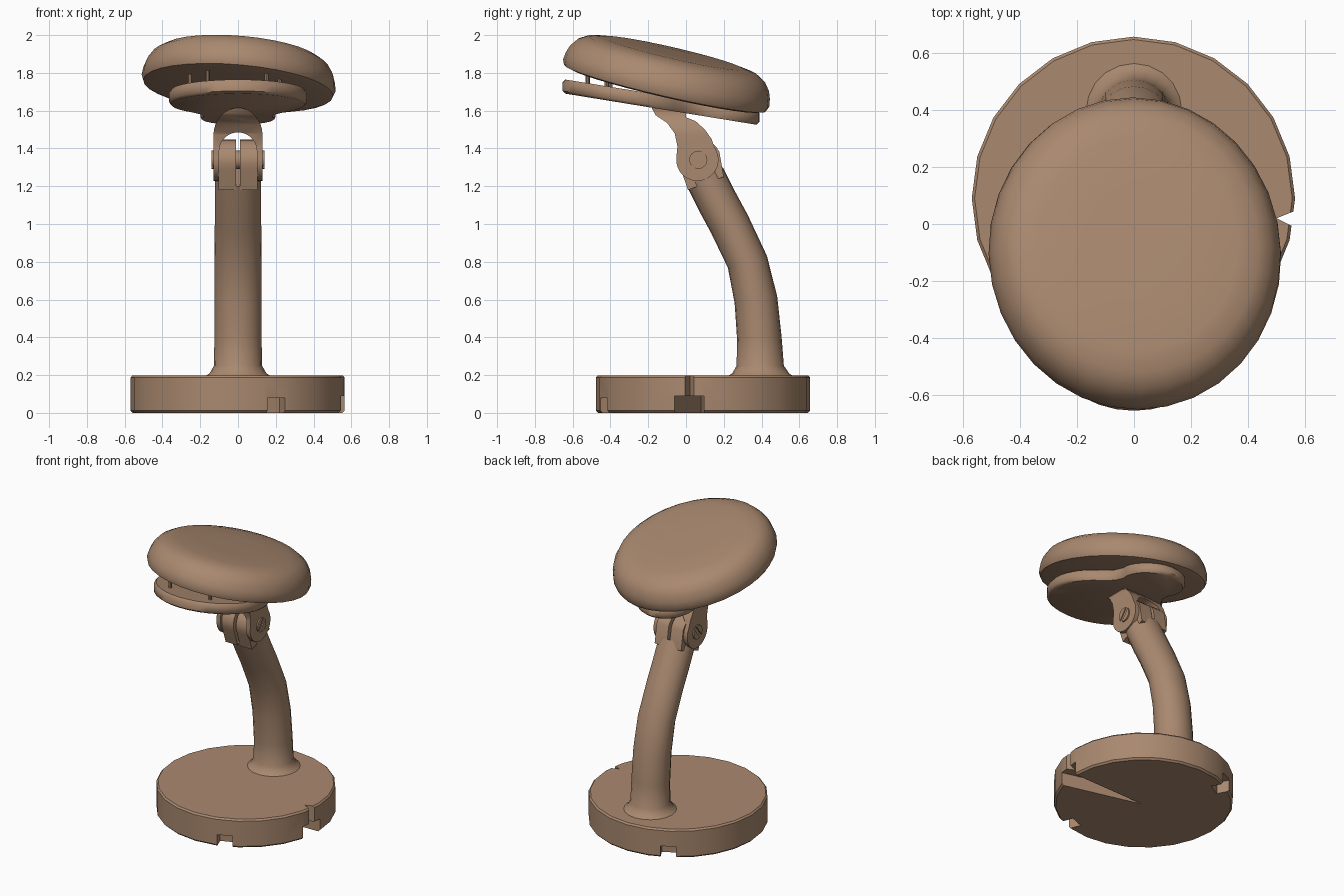
import bpy, bmesh, math
from mathutils import Vector, Matrix

if "Cube" in bpy.data.objects:
    bpy.data.objects.remove(bpy.data.objects["Cube"])

clay = bpy.data.materials.new("warm brown")
clay.diffuse_color = (0.40, 0.25, 0.16, 1)
clay.use_nodes = True
clay.node_tree.nodes["Principled BSDF"].inputs["Base Color"].default_value = clay.diffuse_color


def loft(name, rings):
    """Skin a list of equal-length rings and cap both ends."""
    bm = bmesh.new()
    rows = [[bm.verts.new(p) for p in ring] for ring in rings]
    n = len(rows[0])
    for a, b in zip(rows, rows[1:]):
        for i in range(n):
            j = (i + 1) % n
            bm.faces.new((a[i], a[j], b[j], b[i]))
    bm.faces.new(rows[0][::-1])
    bm.faces.new(rows[-1])
    bmesh.ops.recalc_face_normals(bm, faces=bm.faces)
    me = bpy.data.meshes.new(name)
    bm.to_mesh(me)
    bm.free()
    me.materials.append(clay)
    ob = bpy.data.objects.new(name, me)
    bpy.context.collection.objects.link(ob)
    return ob


def prism(name, pts, axis, lo, hi):
    """Extrude a 2D outline along x, y or z."""
    k = "xyz".index(axis)

    def place(p, d):
        v = list(p)
        v.insert(k, d)
        return v
    return loft(name, [[place(p, d) for p in pts] for d in (lo, hi)])


def arc(cx, cy, r, a0, a1, n, ry=None):
    ry = r if ry is None else ry
    return [(cx + r * math.cos(math.radians(a0 + (a1 - a0) * i / n)),
             cy + ry * math.sin(math.radians(a0 + (a1 - a0) * i / n)))
            for i in range(n + 1)]


def circle(cx, cy, r, n=24):
    return arc(cx, cy, r, 0, 360, n)[:-1]


def boolean(ob, cutter, op="DIFFERENCE"):
    m = ob.modifiers.new("cut", "BOOLEAN")
    m.operation, m.object, m.solver = op, cutter, "EXACT"
    dg = bpy.context.evaluated_depsgraph_get()
    me = bpy.data.meshes.new_from_object(ob.evaluated_get(dg))
    ob.modifiers.clear()
    ob.data = me
    bpy.data.objects.remove(cutter)


def smooth(ob, angle=35):
    ob.data.shade_smooth()
    ob.data.set_sharp_from_angle(angle=math.radians(angle))


# Round base with a split rim, underside groove and two small rim notches
CY = 0.09
base = loft("base", [[(x, y, z) for x, y in circle(-0.002, CY, r)]
                     for r, z in ((0.555, 0), (0.567, 0.012), (0.567, 0.187), (0.557, 0.198))])
boolean(base, prism("rim_cutter", [(0.7, -0.08), (0.7, 0.1), (0.5, 0.02)], "z", -0.1, 0.4))
boolean(base, prism("groove_cutter", [(0.7, -0.1), (0.7, 0.1), (0.0, 0.08)], "z", -0.1, 0.09))
for x, y in ((0.2, -0.52), (-0.27, 0.49)):
    d = Vector((x, y)).normalized()
    s = Vector((-d.y, d.x)) * 0.05
    c = Vector((0, CY))
    pts = [c + d * 0.48 - s, c + d * 0.7 - s, c + d * 0.7 + s, c + d * 0.48 + s]
    boolean(base, prism("notch_cutter", pts, "z", -0.1, 0.08))
smooth(base)

# Curved neck with a flared foot: y, z, lean in degrees, x radius, y radius
path = [(0.395, 0.19, 0, 0.18, 0.18), (0.395, 0.21, 0, 0.15, 0.15),
        (0.393, 0.25, 0, 0.127, 0.125), (0.388, 0.4, 3, 0.125, 0.118),
        (0.37, 0.6, 9, 0.125, 0.114), (0.325, 0.8, 17, 0.125, 0.108),
        (0.23, 1.0, 26, 0.123, 0.108), (0.165, 1.12, 28, 0.123, 0.108),
        (0.10, 1.25, 28, 0.123, 0.108)]
rings = []
for y, z, lean, rx, ry in path:
    t = math.radians(lean)
    rings.append([(px, y + py * math.cos(t), z + py * math.sin(t))
                  for px, py in arc(0, 0, rx, 0, 360, 20, ry / rx * rx)[:-1]])
smooth(loft("neck", rings))

# Split hinge block on top of the neck
for side, name in ((-1, "hinge_block_left"), (1, "hinge_block_right")):
    pts = arc(0.075, 1.335, 0.112, 25, 205, 12) + [(0.01, 1.18), (0.20, 1.25)]
    lo, hi = sorted((side * 0.01, side * 0.102))
    smooth(prism(name, pts, "x", lo, hi))

# Arched yoke carrying the head
profile = arc(0.06, 1.34, 0.112, 175, 395, 16) + [
    (0.135, 1.45), (0.10, 1.50), (0.05, 1.545), (0.0, 1.565), (0.0, 1.63),
    (-0.19, 1.63), (-0.16, 1.575), (-0.10, 1.535), (-0.06, 1.48), (-0.045, 1.41)]
yoke = prism("yoke", profile, "x", -0.2, 0.2)
outer = [(-0.13, 1.1), (0.13, 1.1)] + arc(0, 1.47, 0.13, 0, 180, 16, 0.145)
inner = [(-0.1, 1.0), (0.1, 1.0)] + arc(0, 1.385, 0.1, 0, 180, 16)
boolean(yoke, prism("arch_cutter", outer, "y", -0.5, 0.5), "INTERSECT")
boolean(yoke, prism("opening_cutter", inner, "y", -0.5, 0.5))
smooth(yoke)

# Slotted hinge screw
screw = prism("hinge_screw", circle(0.065, 1.34, 0.048, 16), "x", -0.139, 0.139)
u, w = Vector((0.6, 0.8)) * 0.07, Vector((-0.8, 0.6)) * 0.012
c = Vector((0.065, 1.34))
for lo, hi in ((-0.2, -0.132), (0.132, 0.2)):
    boolean(screw, prism("slot_cutter", [c - u - w, c + u - w, c + u + w, c - u + w], "x", lo, hi))
smooth(screw)

# Two-lobed mounting plate, sloping down towards the back
half = arc(0, -0.29, 0.365, -90, 48, 14) + [(0.198, 0.055)] + arc(0, 0.19, 0.2, -20, 90, 9)
outline = half + [(-x, y) for x, y in half[-2:0:-1]]
rings = []
for k, dz in ((0.965, 0), (1, 0.015), (1, 0.06), (0.97, 0.075)):
    rings.append([(x * k, -0.13 + (y + 0.13) * k, 1.587 - 0.157 * y + dz) for x, y in outline])
smooth(loft("mounting_plate", rings), 50)

# Small pins between plate and head
for i, (x, y) in enumerate(((-0.255, -0.40), (-0.16, -0.52), (0.15, -0.52), (0.22, -0.42))):
    z = 1.64 - 0.157 * y
    smooth(prism(f"pin_{i + 1}", circle(x, y, 0.011, 8), "z", z, z + 0.09))

# Cushion-like oval head, tilted back and slightly rolled
shape = [(0.3, 0), (0.93, 0), (0.98, 0.008), (1, 0.035), (0.99, 0.075), (0.965, 0.115),
         (0.91, 0.157), (0.82, 0.186), (0.68, 0.199), (0.35, 0.203)]
head = loft("head", [[(x, y, z) for x, y in arc(0, 0, 0.515 * r, 0, 360, 32, 0.56 * r)[:-1]]
                     for r, z in shape])
head.data.transform(Matrix.Translation((0, -0.113, 1.712))
                    @ Matrix.Rotation(math.radians(5), 4, "Y")
                    @ Matrix.Rotation(math.radians(-13), 4, "X"))
smooth(head, 50)
